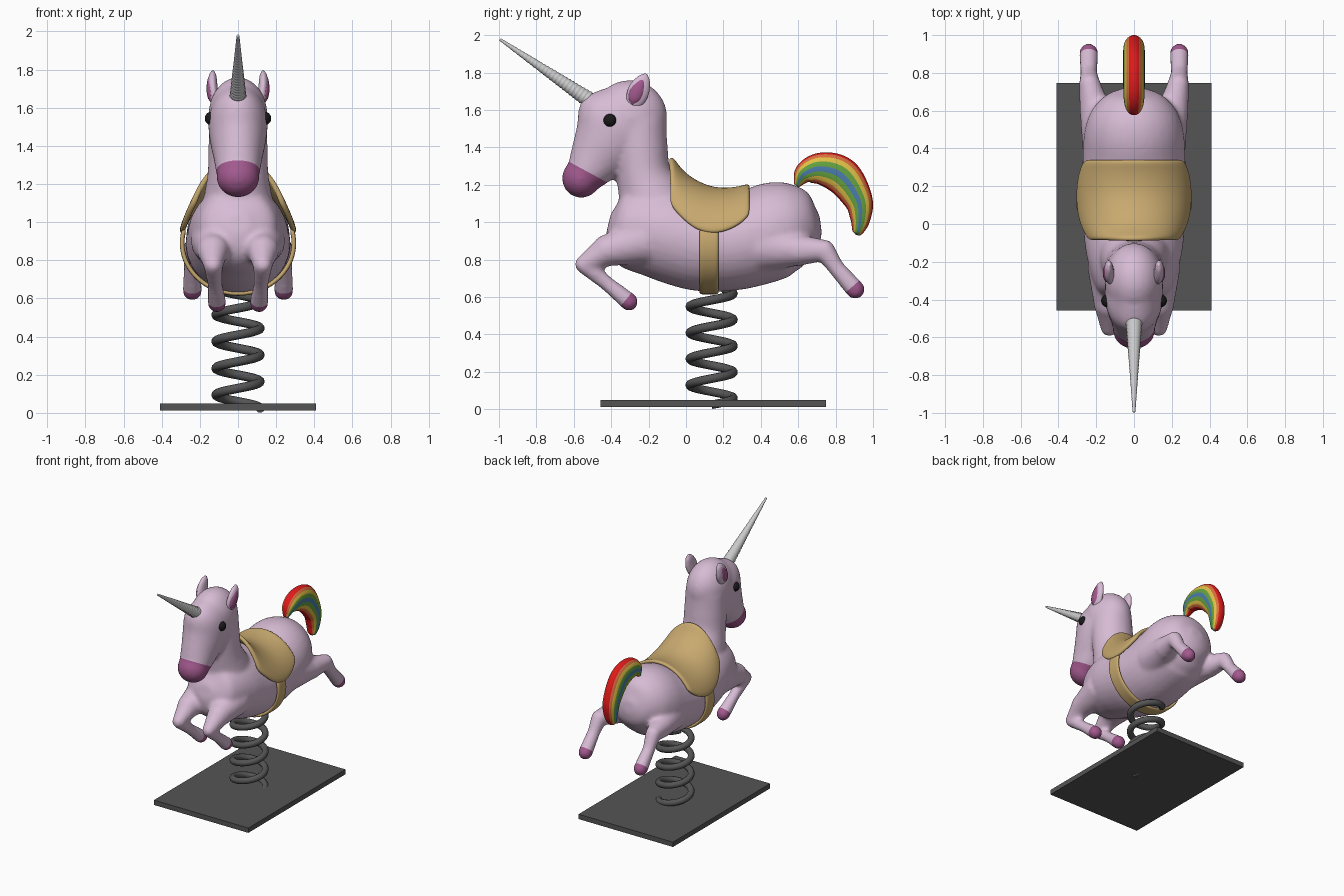
import bpy, bmesh
from math import sin, cos, pi, tau, acos
from mathutils import Vector, Matrix

if "Cube" in bpy.data.objects:
    bpy.data.objects.remove(bpy.data.objects["Cube"])


def material(name, r, g, b):
    m = bpy.data.materials.new(name)
    m.diffuse_color = (r, g, b, 1)
    m.use_nodes = True
    m.node_tree.nodes["Principled BSDF"].inputs["Base Color"].default_value = m.diffuse_color
    return m


LILAC = material("lilac", .68, .50, .66)
PINK = material("pink", .36, .10, .27)
TAN = material("tan", .58, .40, .16)
BLACK = material("black", .01, .01, .01)
DARK = material("dark_grey", .09, .09, .09)
HORN = material("horn_grey", .55, .55, .55)
RED = material("red", .75, .01, .01)
ORANGE = material("orange", .70, .16, .05)
YELLOW = material("yellow", .75, .52, .06)
GREEN = material("green", .13, .36, .05)
BLUE = material("blue", .07, .20, .42)


def add_object(name, mesh, mats):
    for m in mats:
        mesh.materials.append(m)
    ob = bpy.data.objects.new(name, mesh)
    bpy.context.collection.objects.link(ob)
    return ob


def finish(name, bm, *mats):
    bmesh.ops.recalc_face_normals(bm, faces=bm.faces)
    mesh = bpy.data.meshes.new(name)
    bm.to_mesh(mesh)
    bm.free()
    mesh.shade_smooth()
    return add_object(name, mesh, mats)


def baked(ob):
    dg = bpy.context.evaluated_depsgraph_get()
    mesh = bpy.data.meshes.new_from_object(ob.evaluated_get(dg))
    bpy.data.objects.remove(ob)
    return mesh


def spline(pts, steps):
    p = [Vector(q) for q in pts]
    p = [2 * p[0] - p[1]] + p + [2 * p[-1] - p[-2]]
    out = []
    for i in range(1, len(p) - 2):
        a, b, c, d = p[i - 1:i + 3]
        for k in range(steps):
            t = k / steps
            out.append(b + (c - a) * (t / 2) + (2 * a - 5 * b + 4 * c - d) * (t * t / 2)
                       + (3 * b - a - 3 * c + d) * (t ** 3 / 2))
    return out + [p[-2]]


def tube(bm, pts, sides=32, steps=6, pick=None):
    """Loft of ellipses; each point is x, y, z, radius in x, radius in the yz plane."""
    pts = spline(pts, steps)
    rings = []
    for i, p in enumerate(pts):
        t = Vector(pts[min(i + 1, len(pts) - 1)][:3]) - Vector(pts[max(i - 1, 0)][:3])
        t.normalize()
        side = (Vector((1, 0, 0)) - t * t.x).normalized()
        up = t.cross(side)
        rings.append([bm.verts.new(Vector(p[:3]) + side * cos(tau * k / sides) * p[3]
                                   + up * sin(tau * k / sides) * p[4]) for k in range(sides)])
    for a, b in zip(rings, rings[1:]):
        for k in range(sides):
            j = (k + 1) % sides
            f = bm.faces.new((a[k], a[j], b[j], b[k]))
            f.material_index = pick(k) if pick else 0
    bm.faces.new(rings[0])
    bm.faces.new(rings[-1])


def ball(bm, c, r):
    mat = Matrix.Translation(c) @ Matrix.Diagonal((*r, 1))
    bmesh.ops.create_uvsphere(bm, u_segments=32, v_segments=20, radius=1, matrix=mat)


# Unicorn body: overlapping volumes fused into one smooth skin
bm = bmesh.new()
tube(bm, [(0, *p) for p in [
    (-.415, .99, .06, .06), (-.37, .98, .17, .17), (-.30, .97, .215, .22), (-.15, .95, .255, .25),
    (0, .91, .27, .26), (.1, .89, .275, .26), (.25, .89, .275, .255), (.4, .93, .27, .26),
    (.5, .965, .26, .255), (.6, .98, .225, .22), (.68, .985, .15, .15), (.72, .99, .05, .05)]])
tube(bm, [(0, -.15, .95, .20, .25), (0, -.175, 1.1, .185, .195), (0, -.225, 1.25, .16, .148),
          (0, -.245, 1.4, .155, .147), (0, -.26, 1.54, .15, .155)])
ball(bm, (0, -.30, 1.56), (.155, .2, .2))
tube(bm, [(0, -.30, 1.62, .13, .17), (0, -.36, 1.53, .155, .23), (0, -.42, 1.43, .147, .19),
          (0, -.48, 1.34, .128, .15), (0, -.53, 1.265, .115, .115), (0, -.56, 1.22, .10, .09)])
ball(bm, (0, -.56, 1.235), (.113, .103, .105))
FRONT = [(.12, -.22, .90, .13), (.13, -.42, .85, .085), (.13, -.545, .775, .05),
         (.12, -.42, .67, .04), (.11, -.305, .575, .05)]
BACK = [(.14, .42, .87, .14), (.205, .60, .85, .085), (.235, .74, .85, .058),
        (.24, .80, .76, .045), (.24, .905, .64, .052)]
for s in (1, -1):
    for leg in (FRONT, BACK):
        leg = [(s * x, y, z, r, r) for x, y, z, r in leg]
        for a, b in zip(leg, leg[1:]):
            tube(bm, [a, b], sides=24)
            ball(bm, b[:3], (b[3],) * 3)
rough = finish("rough_body", bm)
mod = rough.modifiers.new("fuse", 'REMESH')
mod.mode, mod.voxel_size = 'VOXEL', .014
mod = rough.modifiers.new("relax", 'SMOOTH')
mod.factor, mod.iterations = .5, 10
mesh = baked(rough)

# Pink muzzle and hooves, cut cleanly out of the skin
bm = bmesh.new()
bm.from_mesh(mesh)
zones = [((0, -.56, 1.23), (0, -.56, 1.288), (0, -.095, -.175), .17)]
for leg in (FRONT, BACK):
    for s in (1, -1):
        a, b = (Vector((s * p[0], p[1], p[2])) for p in leg[-2:])
        d = (b - a).normalized()
        zones.append((b, b - d * .022, d, .1))
for f in bm.faces:
    f.material_index = 0
for centre, co, no, rad in zones:
    centre, co, no = Vector(centre), Vector(co), Vector(no).normalized()
    near = [f for f in bm.faces if (f.calc_center_median() - centre).length < rad]
    geom = set(near) | {v for f in near for v in f.verts} | {e for f in near for e in f.edges}
    bmesh.ops.bisect_plane(bm, geom=list(geom), plane_co=co, plane_no=no, dist=.0005)
    for f in bm.faces:
        m = f.calc_center_median()
        if (m - centre).length < rad and (m - co).dot(no) > 0:
            f.material_index = 1
finish("unicorn_body", bm, LILAC, PINK)

# Eyes and ears
for s, side in ((1, "right"), (-1, "left")):
    bm = bmesh.new()
    ball(bm, (s * .138, -.406, 1.544), (.036,) * 3)
    finish(side + "_eye", bm, BLACK)
    bm = bmesh.new()
    tube(bm, [(s * .11, -.285, 1.60, .02, .025), (s * .125, -.272, 1.65, .026, .05),
              (s * .133, -.25, 1.71, .026, .056), (s * .133, -.225, 1.765, .02, .035),
              (s * .13, -.212, 1.792, .006, .008)], sides=24)
    finish(side + "_ear", bm, LILAC)
    bm = bmesh.new()
    tube(bm, [(s * .135, -.287, 1.628, .008, .008), (s * .14, -.277, 1.66, .02, .034),
              (s * .146, -.258, 1.705, .019, .037), (s * .145, -.236, 1.75, .014, .02),
              (s * .143, -.228, 1.768, .004, .004)], sides=20)
    finish(side + "_inner_ear", bm, PINK)

# Ridged horn
bm = bmesh.new()
pts = []
for i in range(53):
    t = i / 52
    r = (.043 * (1 - t) + .007 * t) * (1.04 if i % 2 else .94)
    pts.append((0, -.52 - .475 * t, 1.655 + .323 * t, r, r))
tube(bm, pts, sides=24, steps=2)
finish("horn", bm, HORN)

# Rainbow tail: colour bands run along the tube
BANDS = (0, 1, 1, 2, 2, 3, 3, 4, 4, 4)
bm = bmesh.new()
tube(bm, [(0, *p) for p in [
    (.59, 1.195, .02, .015), (.635, 1.26, .05, .06), (.725, 1.285, .057, .088),
    (.835, 1.245, .057, .1), (.92, 1.12, .057, .078), (.932, 1.02, .05, .055),
    (.918, .95, .034, .03), (.912, .932, .01, .008)]], sides=40, steps=8,
    pick=lambda k: BANDS[min(k % 20, 19 - k % 20)])
finish("tail", bm, BLUE, GREEN, YELLOW, ORANGE, RED)


# Saddle and girth: padded sheets wrapped over the body
def sheet(name, rows, thickness):
    bm = bmesh.new()
    grid = [[bm.verts.new(p) for p in row] for row in rows]
    for a, b in zip(grid, grid[1:]):
        for k in range(len(a) - 1):
            bm.faces.new((a[k], a[k + 1], b[k + 1], b[k]))
    ob = finish(name, bm, TAN)
    mod = ob.modifiers.new("thickness", 'SOLIDIFY')
    mod.thickness, mod.offset = thickness, 0
    mod = ob.modifiers.new("round", 'SUBSURF')
    mod.levels = mod.render_levels = 2


rows = []
for y, top, low, rx in [(-.085, 1.345, 1.10, .255), (-.06, 1.31, 1.06, .27), (-.02, 1.26, 1.02, .285),
                        (.04, 1.215, .965, .295), (.13, 1.175, .935, .30), (.22, 1.168, .95, .30),
                        (.30, 1.18, .995, .295), (.34, 1.195, 1.04, .29)]:
    rz = top - .90
    end = acos((low - .90) / rz)
    rows.append([(rx * sin(end * u / 8), y, .90 + rz * cos(end * u / 8)) for u in range(-8, 9)])
sheet("saddle", rows, .03)
rows = []
for y in (.07, .105, .14, .175):
    rows.append([(.294 * cos(a), y, .89 + .265 * sin(a))
                 for a in (-pi - .3 + (pi + .6) * k / 24 for k in range(25))])
sheet("girth_strap", rows, .024)

# Coil spring
curve = bpy.data.curves.new("spring", 'CURVE')
curve.dimensions = '3D'
curve.bevel_depth, curve.bevel_resolution, curve.use_fill_caps = .024, 3, True
sp = curve.splines.new('POLY')
n = 176
sp.points.add(n)
for i in range(n + 1):
    turn = 4.4 * i / n
    sp.points[i].co = (.116 * cos(tau * turn), .137 + .116 * sin(tau * turn), .024 + .14 * turn, 1)
ob = bpy.data.objects.new("spring_curve", curve)
bpy.context.collection.objects.link(ob)
bpy.context.view_layer.update()
mesh = baked(ob)
mesh.shade_smooth()
add_object("spring", mesh, [DARK])

# Base plate
bm = bmesh.new()
bmesh.ops.create_cube(bm, size=1, matrix=Matrix.Translation((0, .145, .031))
                      @ Matrix.Diagonal((.82, 1.205, .038, 1)))
plate = finish("base_plate", bm, DARK)
plate.data.shade_flat()
